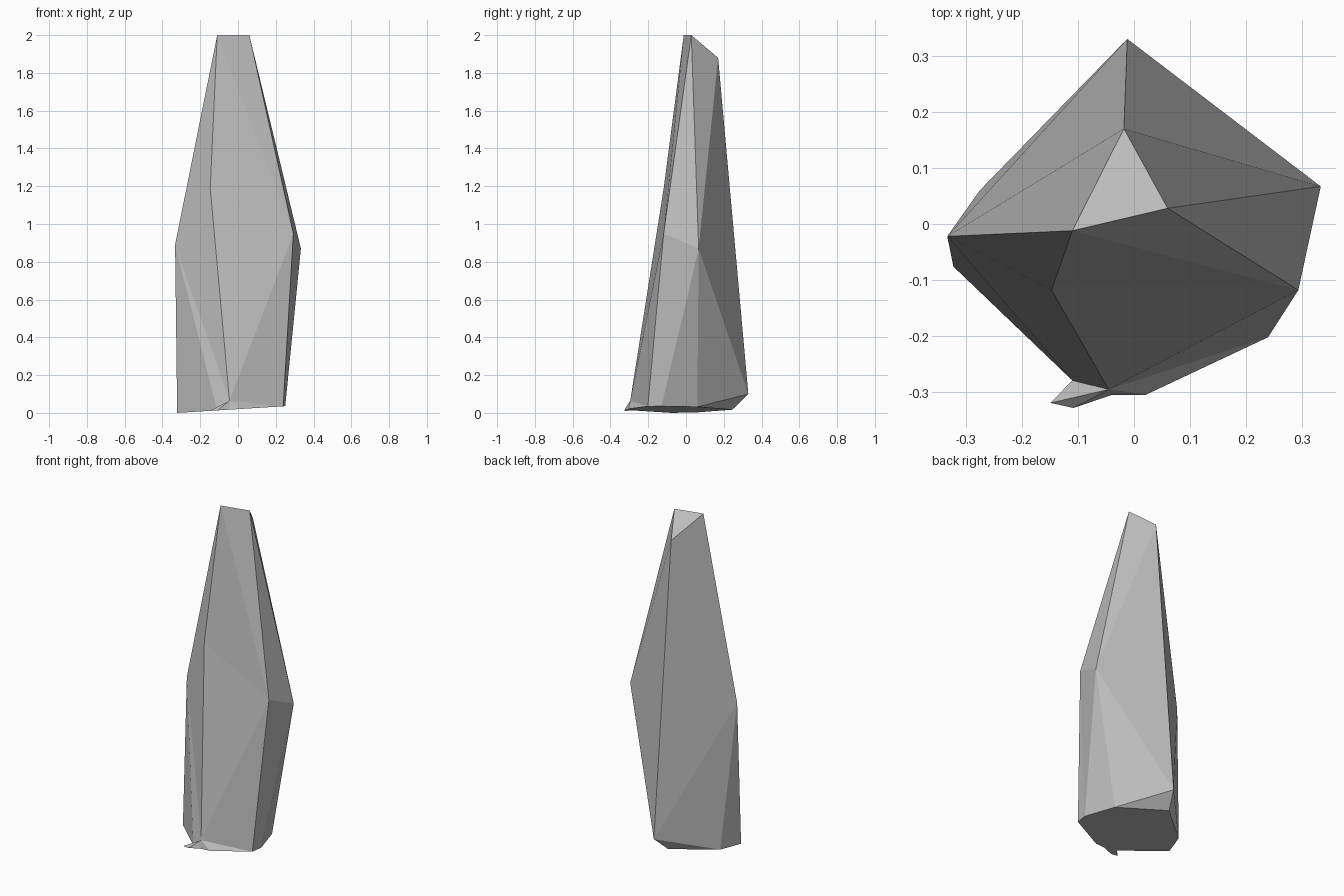
import bpy, bmesh

if "Cube" in bpy.data.objects:
    bpy.data.objects.remove(bpy.data.objects["Cube"])

# Corners of the crystal above the base
corners = {
    "P": (-0.11, -0.012, 2.0), "Q": (0.06, 0.028, 2.0), "R": (-0.018, 0.17, 1.88),
    "L": (-0.333, -0.022, 0.89), "N": (-0.147, -0.118, 1.19),
    "S": (0.293, -0.118, 0.95), "W": (0.333, 0.067, 0.87),
    "B": (-0.012, 0.33, 0.10), "F": (-0.045, -0.295, 0.065),
}

# Base outline, lying on a slightly sloping plane; c and d form the small spur
base = {
    "a": (-0.322, -0.076), "b": (-0.11, -0.279), "c": (-0.149, -0.319),
    "d": (-0.108, -0.328), "e": (-0.04, -0.305), "f": (0.02, -0.305),
    "g": (0.239, -0.202), "h": (0.25, -0.13), "i": (0.19, 0.06),
    "j": (-0.05, 0.245), "k": (-0.275, 0.06),
}
for key, (x, y) in base.items():
    corners[key] = (x, y, 0.02 + 0.062 * x)

faces = (
    "PQR PNS PSQ QSW QWR RWB RBL RLP LNP "    # tip and upper facets
    "LFN LbF Lab NFS FgS Ffg Fef "            # front facets
    "Fbc Fcd Fde "                            # spur
    "Sgh ShW Whi WiB ijB Bjk BkL Lka "        # side and back facets
    "abcdefghijk"                             # underside
).split()

bm = bmesh.new()
verts = {key: bm.verts.new(co) for key, co in corners.items()}
for names in faces:
    bm.faces.new([verts[n] for n in names])
bmesh.ops.recalc_face_normals(bm, faces=bm.faces[:])
mesh = bpy.data.meshes.new("crystal_rock")
bm.to_mesh(mesh)
bm.free()

# Plain stone colour
stone = bpy.data.materials.new("grey_stone")
stone.diffuse_color = (0.5, 0.5, 0.5, 1)
stone.use_nodes = True
stone.node_tree.nodes["Principled BSDF"].inputs["Base Color"].default_value = stone.diffuse_color
mesh.materials.append(stone)

rock = bpy.data.objects.new("crystal_rock", mesh)
bpy.context.collection.objects.link(rock)
